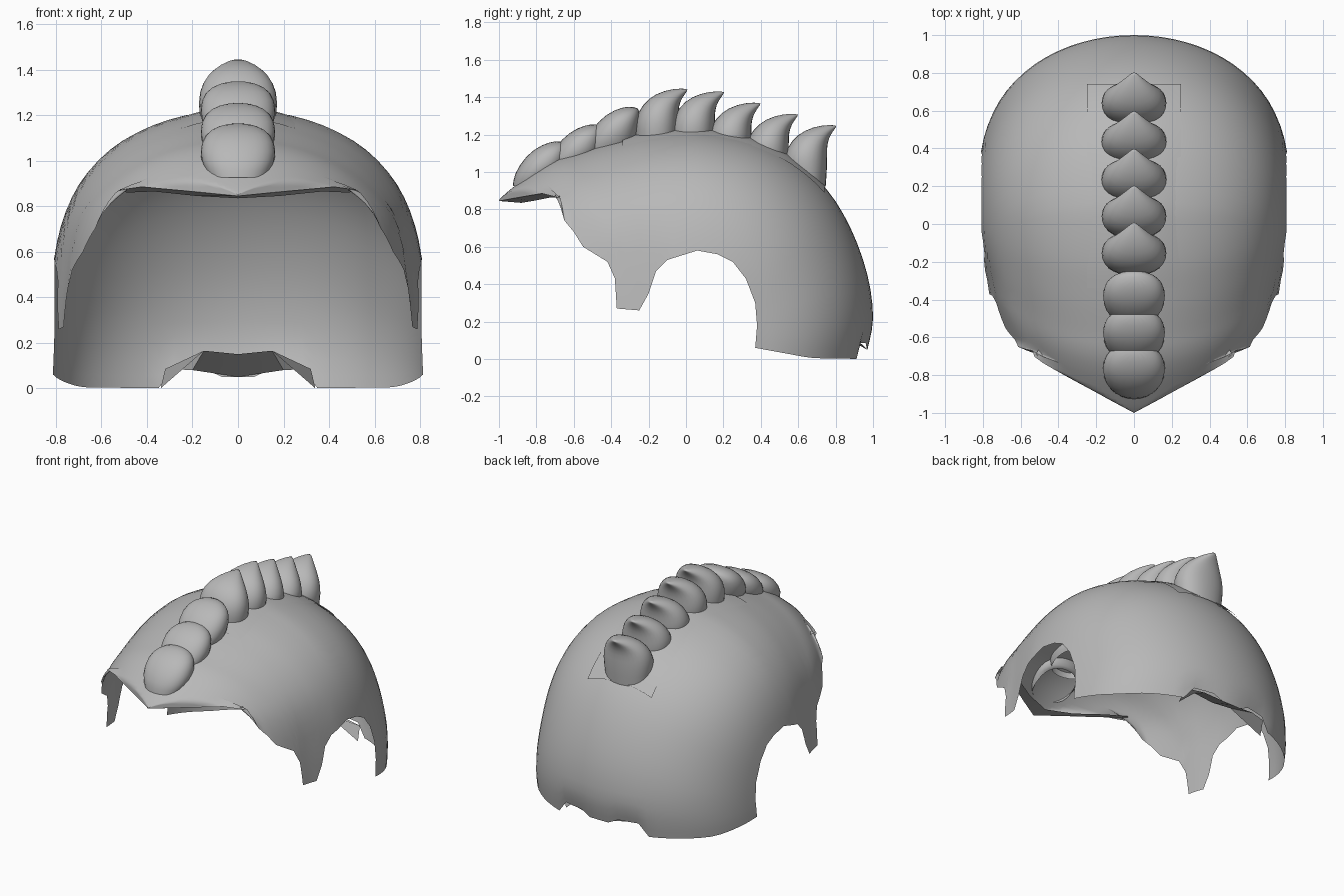
import bpy, math
from mathutils import Vector

if "Cube" in bpy.data.objects:
    bpy.data.objects.remove(bpy.data.objects["Cube"])

grey = bpy.data.materials.new("warm_grey")
grey.diffuse_color = (0.48, 0.48, 0.48, 1)
grey.use_nodes = True
grey.node_tree.nodes["Principled BSDF"].inputs["Base Color"].default_value = grey.diffuse_color


def make(name, verts, faces, angle=50):
    me = bpy.data.meshes.new(name)
    me.from_pydata(verts, [], faces)
    me.materials.append(grey)
    ob = bpy.data.objects.new(name, me)
    bpy.context.collection.objects.link(ob)
    bpy.ops.object.select_all(action='DESELECT')
    ob.select_set(True)
    bpy.context.view_layer.objects.active = ob
    bpy.ops.object.shade_smooth_by_angle(angle=math.radians(angle))
    return ob


# Ribs of the shell in side profile: rim point (y, z) and midline point (y, z)
RIBS = [
    (.37, .06, .97, .05), (.38, .18, 1.0, .22), (.37, .30, .97, .45), (.32, .43, .88, .70),
    (.25, .52, .75, .91), (.17, .56, .57, 1.07), (.06, .58, .36, 1.17), (-.10, .53, .12, 1.22),
    (-.16, .47, -.02, 1.22), (-.20, .35, -.14, 1.21), (-.25, .26, -.24, 1.195),
    (-.37, .27, -.35, 1.17), (-.38, .43, -.43, 1.15), (-.42, .52, -.50, 1.13),
    (-.55, .60, -.60, 1.10), (-.60, .68, -.67, 1.08), (-.65, .74, -.74, 1.05),
    (-.67, .86, -.82, 1.0), (-.77, .885, -.91, .93), (-.92, .86, -.97, .88), (-1.0, .845, -1.0, .85)]
PIVOT = Vector((.1, 0))


def polar(y, z):
    d = Vector((y, z)) - PIVOT
    return math.atan2(d.y, d.x), d.length


def smooth(p0, p1, p2, p3, t):
    return .5 * (2 * p1 + (p2 - p0) * t + (2 * p0 - 5 * p1 + 4 * p2 - p3) * t * t
                 + (3 * p1 - p0 - 3 * p2 + p3) * t ** 3)


# Resampled ribs: straight rim, smooth midline
SUB, N = 3, 16
ribs = []
for i in range(len(RIBS) - 1):
    q = [RIBS[min(max(i + k, 0), len(RIBS) - 1)] for k in (-1, 0, 1, 2)]
    for j in range(SUB):
        t = j / SUB
        rim = Vector(q[1][:2]).lerp(Vector(q[2][:2]), t)
        ribs.append((rim, Vector([smooth(*[p[c] for p in q], t) for c in (2, 3)])))
ribs.append((Vector(RIBS[-1][:2]), Vector(RIBS[-1][2:])))
OUTLINE = [polar(*top) for _, top in ribs] + [(math.pi, 1.33)]


def outer_radius(a):
    if a <= OUTLINE[0][0]:
        return OUTLINE[0][1]
    for (a0, r0), (a1, r1) in zip(OUTLINE, OUTLINE[1:]):
        if a0 <= a <= a1:
            return r0 + (r1 - r0) * (a - a0) / max(a1 - a0, 1e-6)
    return OUTLINE[-1][1]


def half_width(y, z):
    # bulging half-width of the dome at a side-profile position
    a, r = polar(y, z)
    s = min(r / outer_radius(a), 1)
    w = .828 * math.sqrt(max(0, 1 - s ** (2.75 + 1.25 * math.sin(a) ** 6)))
    # temples tuck in slightly towards the front
    return w - .03 * min(max((-y - .05) / .25, 0), 1) * min(max((.8 - z) / .3, 0), 1)


def midline_z(y):
    for (_, p), (_, q) in zip(ribs, ribs[1:]):
        if q.x <= y <= p.x and p.y > .3:
            return p.y + (q.y - p.y) * (p.x - y) / max(p.x - q.x, 1e-6)
    return .85


# Shell: each rib runs from the right rim over the midline to the left rim
verts, faces = [], []
for i, (rim, top) in enumerate(ribs):
    half = []
    for k in range(N + 1):
        t = 1 - (1 - k / N) ** 2
        y, z = rim.lerp(top, t)
        x = half_width(y, z) if k < N else 0
        # brow flares at its corners and comes to a straight point in plan
        if k < N:
            x += .05 * max(0, 1 - abs(y + .71) / .09) * max(0, 1 - t / .4)
        if y < -.78:
            x = min(x, (y + 1) * 1.85)
        if i < 4:  # lower hem dips to the ground, with a raised notch at the nape
            fade = 1 - i / 4
            if x > .34:
                z -= .05 * fade * min(1, 2 * t)
            elif x > .12:
                z += .035 * fade
        half.append((x, y, max(z, 0)))
    verts += half + [(-x, y, z) for x, y, z in half[-2::-1]]
W = 2 * N + 1
for i in range(len(ribs) - 1):
    for k in range(W - 1):
        a = i * W + k
        faces.append((a, a + 1, a + W + 1, a + W))
make("cap_shell", verts, faces, 60)


def mirrored_strip(name, half):
    # strip of quads from pairs of points, mirrored over the midline
    pairs = half + [((-a[0], *a[1:]), (-b[0], *b[1:])) for a, b in half[-2::-1]]
    make(name, [p for pr in pairs for p in pr],
         [(2 * i, 2 * i + 1, 2 * i + 3, 2 * i + 2) for i in range(len(pairs) - 1)], 30)


# Tucked lip at the nape notch, and folded underside of the brow
mirrored_strip("nape_lip", [((.32, .90, .085), (.34, .85, 0)), ((.20, .94, .08), (.15, .78, .165)),
                            ((0, .97, .05), (0, .78, .15))])
mirrored_strip("brow_fold", [((.52, -.69, .875), (.49, -.64, .86)), ((.41, -.77, .885), (.37, -.72, .865)),
                             ((.15, -.92, .86), (.18, -.82, .845)), ((0, -1.0, .845), (0, -.88, .835))])

# Low ridge the horns grow from
verts, faces, M, C = [], [], 24, 9
for i in range(M):
    y = -.34 + 1.08 * i / (M - 1)
    for k in range(C):
        x = .25 * (k / (C - 1) * 2 - 1)
        verts.append((x, y, midline_z(y) + .012 - .7 * x * x))
for i in range(M - 1):
    for k in range(C - 1):
        a = i * C + k
        faces.append((a, a + 1, a + C + 1, a + C))
make("crest_ridge", verts, faces)

# Crest: rings of (front y, front z, back y, back z, half-width) relative to the tip
HORN = [(-.285, -.26, -.055, -.33, .165), (-.29, -.17, -.045, -.20, .183), (-.245, -.08, -.05, -.12, .162),
        (-.175, -.025, -.04, -.07, .112), (-.08, .003, -.02, -.035, .055), (0, 0, 0, -.006, .006)]
SCALE = [(-.27, -.24, 0, -.22, .14), (-.265, -.18, .02, -.15, .172), (-.20, -.075, .03, -.08, .168),
         (-.11, -.015, .03, -.035, .125), (-.03, .003, .02, -.005, .04)]


def crest_piece(name, rings, y, z, seg=14):
    def box(c):  # slightly squared cross-section
        return math.copysign(abs(c) ** .88, c)
    v, f = [], []
    for fy, fz, by, bz, w in rings:
        for k in range(seg):
            a = 2 * math.pi * k / seg
            m = .5 - .5 * box(math.cos(a))
            py = y + fy + (by - fy) * m
            # the root stays just under the shell
            v.append((w * box(math.sin(a)), py, max(z + fz + (bz - fz) * m, midline_z(py) - .055)))
    for i in range(len(rings) - 1):
        for k in range(seg):
            a, b = i * seg + k, i * seg + (k + 1) % seg
            f.append((a, b, b + seg, a + seg))
    f.append(tuple(range((len(rings) - 1) * seg, len(rings) * seg)))
    sub = make(name, v, f, 80).modifiers.new("round", 'SUBSURF')
    sub.levels = sub.render_levels = 1


for i, (y, z) in enumerate([(.01, 1.445), (.205, 1.43), (.40, 1.37), (.60, 1.31), (.805, 1.25)]):
    crest_piece(f"crest_horn_{i + 1}", HORN, y, z)
for i, (y, z) in enumerate([(-.66, 1.165), (-.47, 1.255), (-.275, 1.35)]):
    crest_piece(f"crest_scale_{i + 1}", SCALE, y, z)
